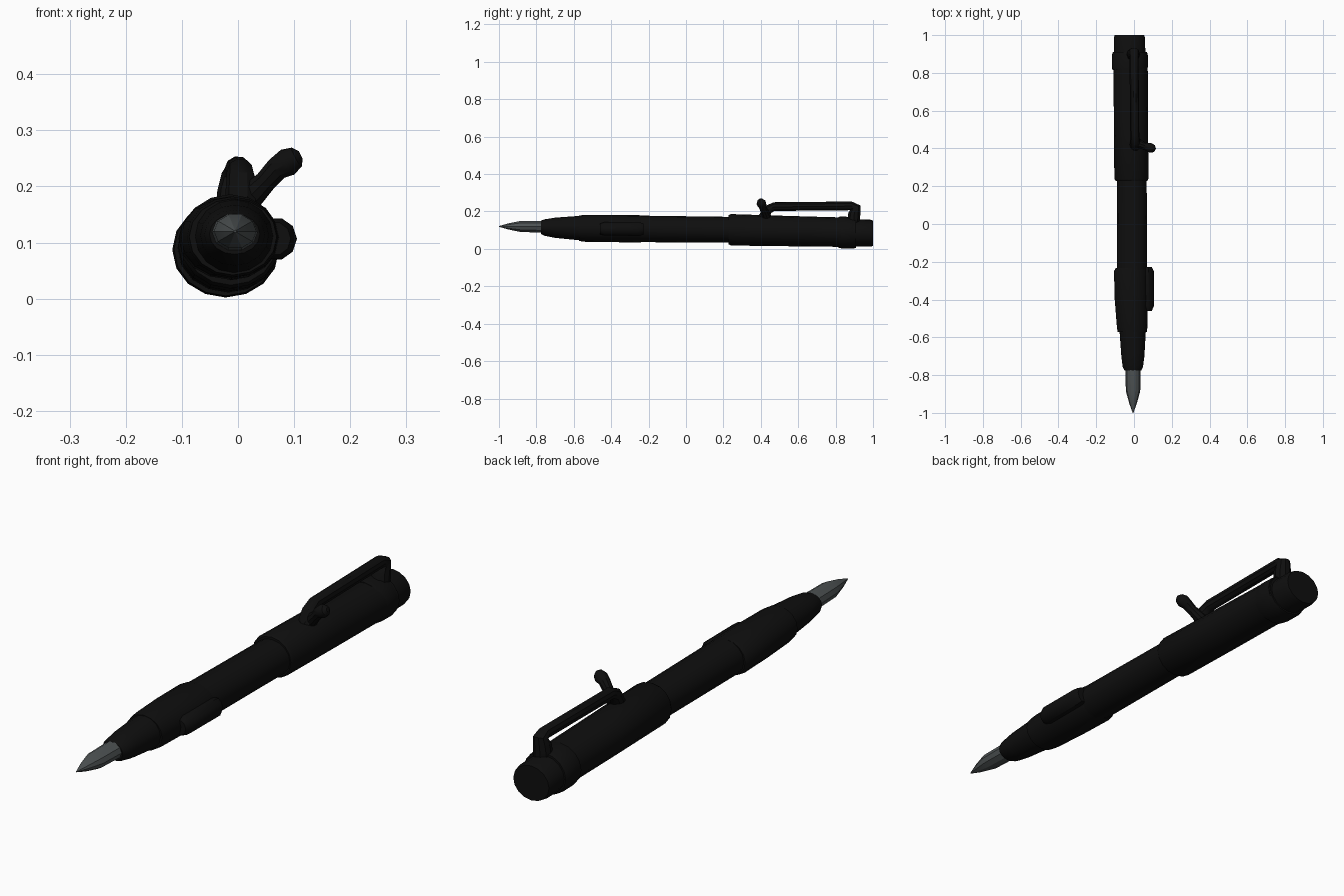
import bpy, bmesh, math
from mathutils import Vector


def material(name, rgb):
    m = bpy.data.materials.new(name)
    m.diffuse_color = (*rgb, 1)
    return m


BLACK = material("matte black", (0.0045, 0.0045, 0.0045))
STEEL = material("dark steel", (0.075, 0.085, 0.087))


def finish(name, bm, mat, smooth=35):
    bmesh.ops.recalc_face_normals(bm, faces=bm.faces)
    me = bpy.data.meshes.new(name)
    bm.to_mesh(me)
    bm.free()
    me.materials.append(mat)
    ob = bpy.data.objects.new(name, me)
    bpy.context.collection.objects.link(ob)
    if smooth:
        bpy.ops.object.select_all(action='DESELECT')
        ob.select_set(True)
        bpy.context.view_layer.objects.active = ob
        bpy.ops.object.shade_smooth_by_angle(angle=math.radians(smooth))
    return ob


def skin(bm, rings):
    n = len(rings[0])
    for a, b in zip(rings, rings[1:]):
        for i in range(n):
            j = (i + 1) % n
            bm.faces.new((a[i], a[j], b[j], b[i]))
    bm.faces.new(rings[0])
    bm.faces.new(rings[-1])


def turned(name, sections, mat=BLACK, n=16, smooth=35):
    """Loft of elliptical sections (y, centre x, centre z, radius x, radius z)."""
    bm = bmesh.new()
    skin(bm, [[bm.verts.new((cx + rx * math.cos(2 * math.pi * i / n), y,
                             cz + rz * math.sin(2 * math.pi * i / n)))
               for i in range(n)] for y, cx, cz, rx, rz in sections])
    return finish(name, bm, mat, smooth)


def rod(name, points, radii, n=10):
    """Round bar swept along a path."""
    bm = bmesh.new()
    pts = [Vector(p) for p in points]
    rings, u = [], None
    for k, p in enumerate(pts):
        t = (pts[min(k + 1, len(pts) - 1)] - pts[max(k - 1, 0)]).normalized()
        u = Vector((1, 0, 0)) if u is None else u
        u = (u - t * u.dot(t)).normalized()
        v = t.cross(u)
        rings.append([bm.verts.new(p + radii[k] * (u * math.cos(2 * math.pi * i / n)
                                                   + v * math.sin(2 * math.pi * i / n)))
                      for i in range(n)])
    skin(bm, rings)
    return finish(name, bm, BLACK)


# Writing tip
turned("nib", [(-1.0, -0.005, 0.12, 0.002, 0.002), (-0.95, -0.005, 0.12, 0.02, 0.017),
               (-0.885, -0.005, 0.12, 0.038, 0.031), (-0.74, -0.006, 0.118, 0.041, 0.034)],
       STEEL, 10, 20)

# Barrel pieces, following the slightly tilted axis
turned("front_cone", [(-0.775, -0.006, 0.115, 0.045, 0.036), (-0.755, -0.006, 0.114, 0.054, 0.044),
                      (-0.70, -0.006, 0.113, 0.061, 0.054), (-0.56, -0.007, 0.111, 0.07, 0.066)])
turned("grip", [(-0.572, -0.009, 0.110, 0.078, 0.068), (-0.54, -0.01, 0.110, 0.081, 0.072),
                (-0.40, -0.014, 0.109, 0.088, 0.073), (-0.25, -0.016, 0.107, 0.09, 0.073),
                (-0.232, -0.014, 0.107, 0.082, 0.07)])
turned("barrel", [(-0.26, -0.010, 0.107, 0.08, 0.071), (0.25, -0.011, 0.102, 0.078, 0.069)])
turned("cap", [(0.228, -0.013, 0.102, 0.084, 0.078), (0.24, -0.014, 0.102, 0.09, 0.084),
               (0.55, -0.016, 0.095, 0.091, 0.081), (0.905, -0.018, 0.088, 0.09, 0.078)])
turned("end_plug", [(0.89, -0.023, 0.085, 0.083, 0.073), (0.985, -0.024, 0.084, 0.083, 0.072),
                    (1.0, -0.024, 0.083, 0.078, 0.068)])
turned("clip_band", [(0.815, -0.022, 0.088, 0.092, 0.083), (0.83, -0.022, 0.088, 0.095, 0.085),
                     (0.895, -0.022, 0.086, 0.095, 0.084), (0.91, -0.022, 0.086, 0.09, 0.08)])

# Button on the side of the grip
turned("side_button", [(-0.46, 0.066, 0.107, 0.028, 0.03), (-0.435, 0.066, 0.107, 0.039, 0.038),
                       (-0.25, 0.066, 0.106, 0.039, 0.038), (-0.228, 0.066, 0.106, 0.028, 0.032)], n=10)

# Pocket clip: rear post, long bar and front foot
rod("clip_bar", [(-0.005, 0.895, 0.13), (-0.003, 0.90, 0.19), (-0.001, 0.908, 0.222),
                 (0.0, 0.885, 0.230), (0.002, 0.68, 0.228), (0.004, 0.47, 0.226),
                 (0.006, 0.435, 0.208), (0.006, 0.415, 0.165)],
    [0.036, 0.034, 0.028, 0.024, 0.024, 0.024, 0.027, 0.03])

# Bolt handle with rounded knob
rod("bolt_handle", [(0.015, 0.43, 0.175), (0.05, 0.415, 0.21), (0.07, 0.408, 0.232),
                    (0.088, 0.403, 0.243), (0.104, 0.40, 0.252), (0.112, 0.40, 0.256)],
    [0.026, 0.020, 0.022, 0.026, 0.020, 0.008])
